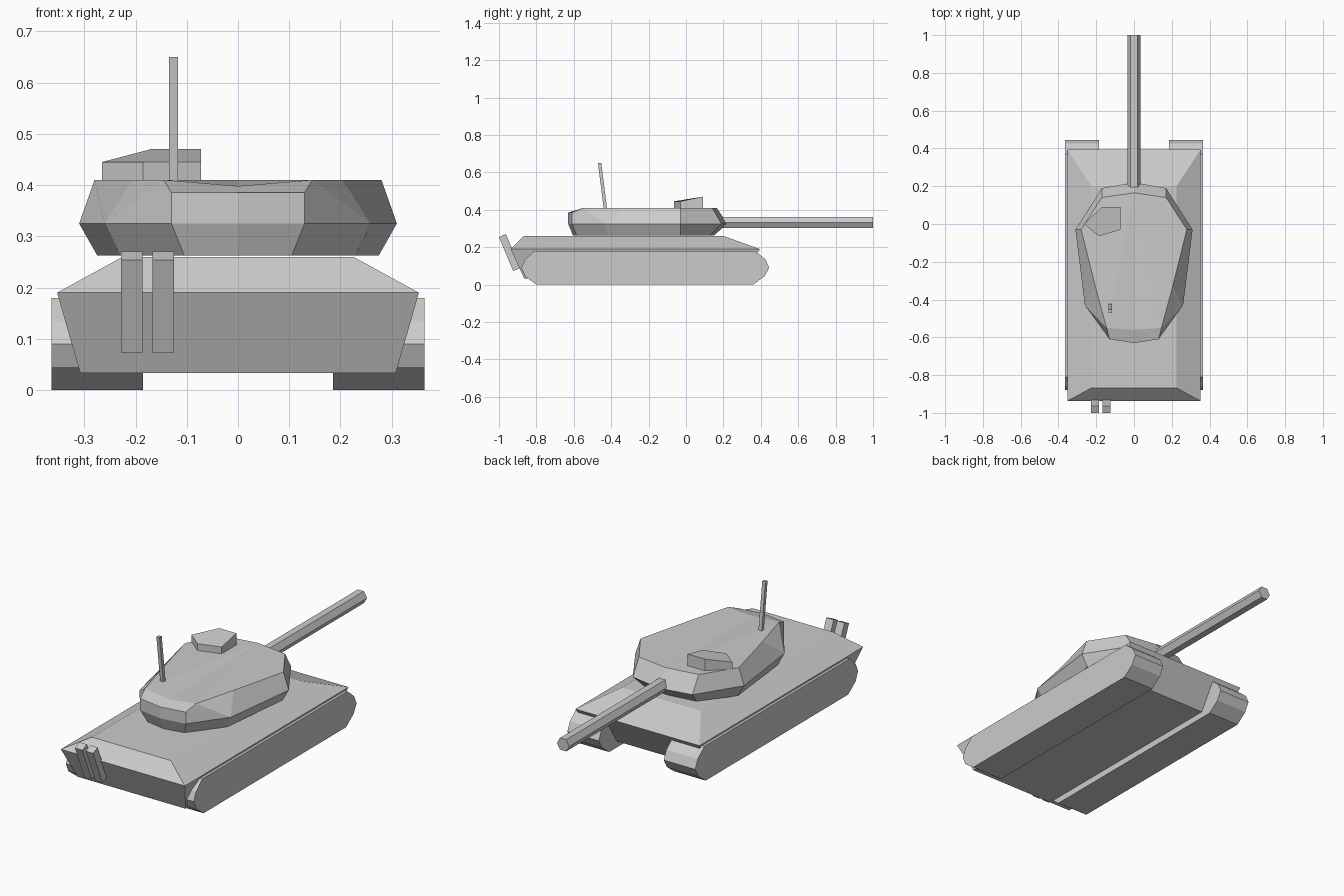
import bpy, bmesh, math
from mathutils import Vector

if "Cube" in bpy.data.objects:
    bpy.data.objects.remove(bpy.data.objects["Cube"])

grey = bpy.data.materials.new("armour_grey")
grey.diffuse_color = (0.6, 0.6, 0.6, 1)
grey.use_nodes = True
grey.node_tree.nodes["Principled BSDF"].inputs["Base Color"].default_value = grey.diffuse_color


def make(name, verts, faces, mirror=False):
    """Flat-shaded mesh with outward normals, optionally mirrored in x."""
    bm = bmesh.new()
    vs = [bm.verts.new(v) for v in verts]
    for f in faces:
        bm.faces.new([vs[i] for i in f])
    if mirror:
        ms = [bm.verts.new((-v[0], v[1], v[2])) for v in verts]
        for f in faces:
            bm.faces.new([ms[i] for i in reversed(f)])
        bmesh.ops.remove_doubles(bm, verts=bm.verts, dist=1e-5)
    bmesh.ops.recalc_face_normals(bm, faces=bm.faces)
    me = bpy.data.meshes.new(name)
    bm.to_mesh(me)
    bm.free()
    me.materials.append(grey)
    ob = bpy.data.objects.new(name, me)
    bpy.context.collection.objects.link(ob)
    return ob


def loft(name, rings):
    """Skin equal-length rings and cap both ends."""
    n = len(rings[0])
    verts = [p for r in rings for p in r]
    faces = [list(range(n)), [len(verts) - n + i for i in range(n)]]
    for k in range(len(rings) - 1):
        for i in range(n):
            j = (i + 1) % n
            faces.append([k * n + i, k * n + j, (k + 1) * n + j, (k + 1) * n + i])
    return make(name, verts, faces)


def extrude_x(name, profile, x0, x1):
    """Extrude a (y, z) profile along x."""
    return loft(name, [[(x, y, z) for y, z in profile] for x in (x0, x1)])


def rect(hx, y0, y1, z):
    return [(-hx, y0, z), (hx, y0, z), (hx, y1, z), (-hx, y1, z)]


# Hull: sloped belly, wide rim, narrower deck
loft("hull", [rect(0.308, -0.865, 0.30, 0.033),
              rect(0.353, -0.937, 0.395, 0.19),
              rect(0.225, -0.868, 0.20, 0.26)])

# Tracks
track = [(-0.80, 0), (0.36, 0), (0.42, 0.045), (0.445, 0.09), (0.425, 0.135),
         (0.37, 0.18), (-0.81, 0.18), (-0.86, 0.135), (-0.88, 0.09), (-0.86, 0.045)]
extrude_x("track_right", track, 0.185, 0.364)
extrude_x("track_left", track, -0.364, -0.185)

# Turret: half outlines at base, widest rim and roof, mirrored
base = [(0, 0.15), (0.15, 0.13), (0.275, -0.03), (0.23, -0.42), (0.105, -0.585), (0, -0.605)]
rim = [(0, 0.22), (0.17, 0.19), (0.31, -0.03), (0.26, -0.43), (0.13, -0.61), (0, -0.63)]
roof = [(0, 0.165), (0.17, 0.14), (0.28, -0.03), (0.205, -0.33), (0.145, -0.55)]
verts = ([(x, y, 0.263) for x, y in base] + [(x, y, 0.325) for x, y in rim]
         + [(x, y, 0.41) for x, y in roof]
         + [(0, -0.56, 0.398), (0.13, -0.61, 0.385), (0, -0.63, 0.385)])
faces = [[i, i + 1, i + 7, i + 6] for i in range(5)]
faces += [[i + 6, i + 7, i + 13, i + 12] for i in range(3)]
faces += [[9, 16, 15], [9, 10, 18, 16], [10, 11, 19, 18], [18, 19, 17, 16],
          [12, 13, 14, 15, 16], [12, 16, 17], [0, 1, 2, 3, 4, 5]]
make("turret", verts, faces, mirror=True)

# Gun barrel: six-sided
loft("gun_barrel", [[(0.035 * math.cos(math.radians(a)), y,
                      0.332 + 0.035 * math.sin(math.radians(a)))
                     for a in range(0, 360, 60)] for y in (0.15, 1.0)])

# Hatch: five-sided block with a sloping top
hatch = [(-0.265, 0.0, 0.445), (-0.185, -0.065, 0.445), (-0.072, -0.03, 0.445),
         (-0.072, 0.09, 0.47), (-0.17, 0.09, 0.47)]
loft("hatch", [[(x, y, 0.405) for x, y, z in hatch], hatch])

# Antenna: thin rod leaning towards the front
loft("antenna", [[(x - 0.126, y + dy, z) for x, dy in
                  ((-0.009, -0.009), (0.009, -0.009), (0.009, 0.009), (-0.009, 0.009))]
                 for y, z in ((-0.43, 0.40), (-0.462, 0.65))])

# Twin tilted exhaust boxes
exhaust = [(-1.0, 0.254), (-0.963, 0.27), (-0.885, 0.088), (-0.924, 0.073)]
for side, x in (("outer", -0.207), ("inner", -0.146)):
    extrude_x("exhaust_" + side, exhaust, x - 0.021, x + 0.021)
